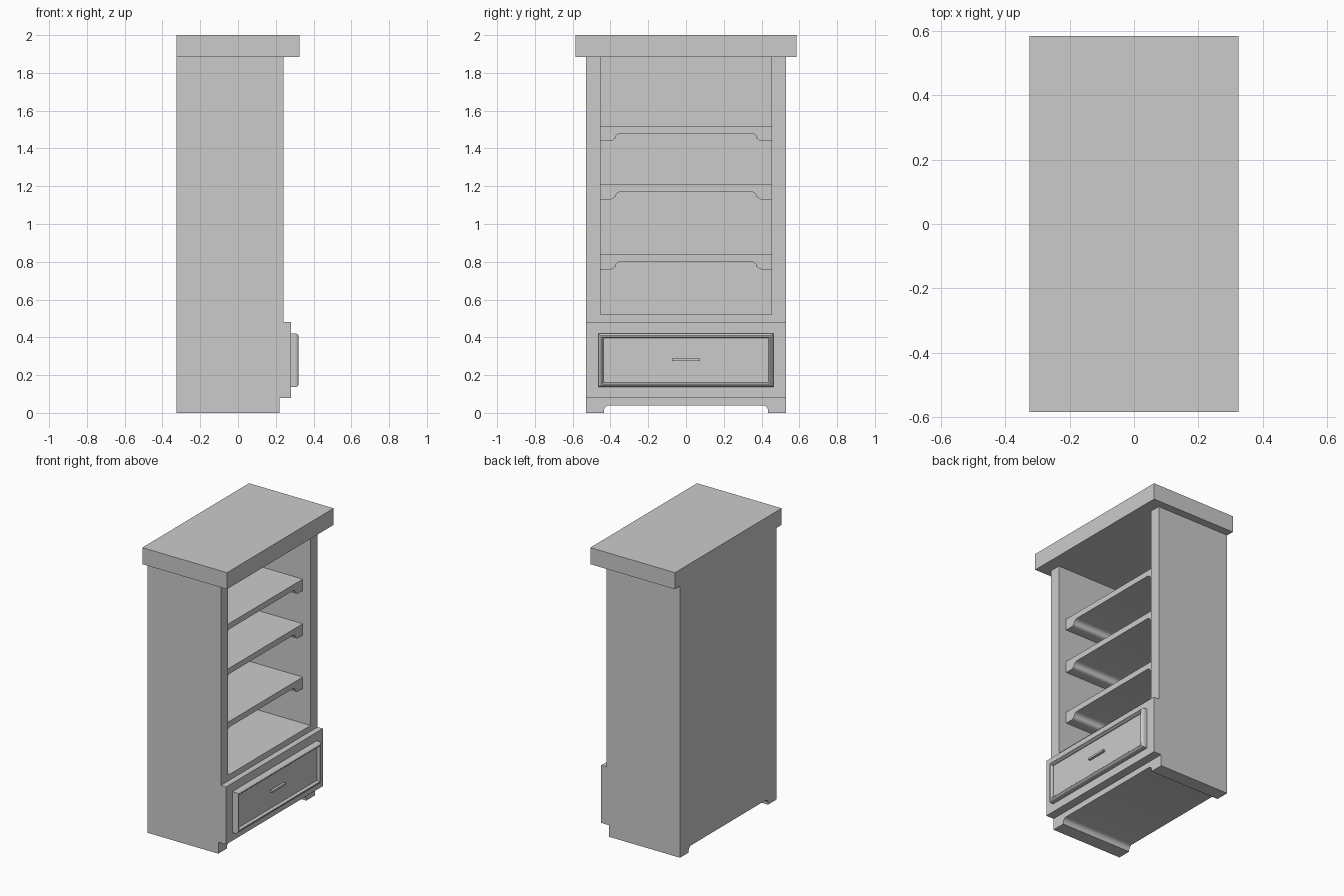
import bpy, math

if "Cube" in bpy.data.objects:
    bpy.data.objects.remove(bpy.data.objects["Cube"])


def make(name, verts, faces, smooth=False):
    mesh = bpy.data.meshes.new(name)
    mesh.from_pydata(verts, [], faces)
    ob = bpy.data.objects.new(name, mesh)
    bpy.context.collection.objects.link(ob)
    if smooth:
        bpy.ops.object.select_all(action='DESELECT')
        bpy.context.view_layer.objects.active = ob
        ob.select_set(True)
        bpy.ops.object.shade_smooth_by_angle(angle=math.radians(35))
    return ob


def box(name, x, y, z):
    v = [(a, b, c) for a in x for b in y for c in z]
    f = [(0, 1, 3, 2), (4, 6, 7, 5), (0, 4, 5, 1),
         (2, 3, 7, 6), (0, 2, 6, 4), (1, 5, 7, 3)]
    return make(name, v, f)


def arc(cy, cz, r, a0, a1, n=6):
    angles = [math.radians(a0 + (a1 - a0) * i / n) for i in range(n + 1)]
    return [(cy + r * math.cos(a), cz + r * math.sin(a)) for a in angles]


def extrude_profile(name, half, x0, x1):
    """Mirror a half outline (top to underside, y > 0) and extrude along x."""
    pts = half + [(-y, z) for y, z in reversed(half)]
    n = len(pts)
    v = [(x, y, z) for x in (x0, x1) for y, z in pts]
    f = [tuple(range(n - 1, -1, -1))[::-1][::-1], tuple(range(n, 2 * n))]
    f += [(i, (i + 1) % n, n + (i + 1) % n, n + i) for i in range(n)]
    ob = make(name, v, f, True)
    # consistent outward normals
    import bmesh
    bm = bmesh.new()
    bm.from_mesh(ob.data)
    bmesh.ops.recalc_face_normals(bm, faces=bm.faces)
    bm.to_mesh(ob.data)
    bm.free()
    return ob


BACK = -0.325

# Carcass
box("top_slab", (BACK, 0.325), (-0.585, 0.585), (1.885, 2.0))
for side, name in ((-1, "left_side_panel"), (1, "right_side_panel")):
    box(name, (BACK, 0.24), sorted((side * 0.453, side * 0.53)), (0.08, 1.885))
box("back_panel", (BACK, -0.285), (-0.453, 0.453), (0.52, 1.885))
box("lower_case", (BACK, 0.24), (-0.453, 0.453), (0.08, 0.52))
box("drawer_surround", (0.24, 0.28), (-0.53, 0.53), (0.08, 0.48))

# Plinth with an arched cut running front to back
extrude_profile("arched_base",
                [(0.53, 0.08), (0.53, 0.0), (0.435, 0.0)]
                + arc(0.405, 0.01, 0.03, 0, 90), BACK, 0.22)

# Shelves with ogee brackets on the underside
for i, z in enumerate((0.84, 1.21, 1.52)):
    half = [(0.453, z), (0.453, z - 0.08), (0.42, z - 0.08)]
    half += arc(0.40, z - 0.055, 0.025, -90, -180)
    half += arc(0.345, z - 0.07, 0.03, 0, 90)
    extrude_profile(f"shelf_{i + 1}", half, -0.285, 0.18)

# Drawer front: rounded moulding around a recessed panel, as nested rectangles
rings = [(0, 0.28), (0, 0.303), (0.002, 0.310), (0.006, 0.316), (0.012, 0.319),
         (0.018, 0.318), (0.023, 0.313), (0.025, 0.306), (0.025, 0.30)]
verts, faces = [], []
for d, x in rings:
    y, z0, z1 = 0.462 - d, 0.136 + d, 0.421 - d
    verts += [(x, -y, z0), (x, y, z0), (x, y, z1), (x, -y, z1)]
for r in range(len(rings) - 1):
    for k in range(4):
        a, b = 4 * r + k, 4 * r + (k + 1) % 4
        faces.append((a, b, b + 4, a + 4))
last = 4 * (len(rings) - 1)
faces += [(last, last + 1, last + 2, last + 3), (3, 2, 1, 0)]
make("drawer_front", verts, faces, True)

# Drawer pull
box("drawer_handle", (0.298, 0.317), (-0.073, 0.073), (0.274, 0.287))
